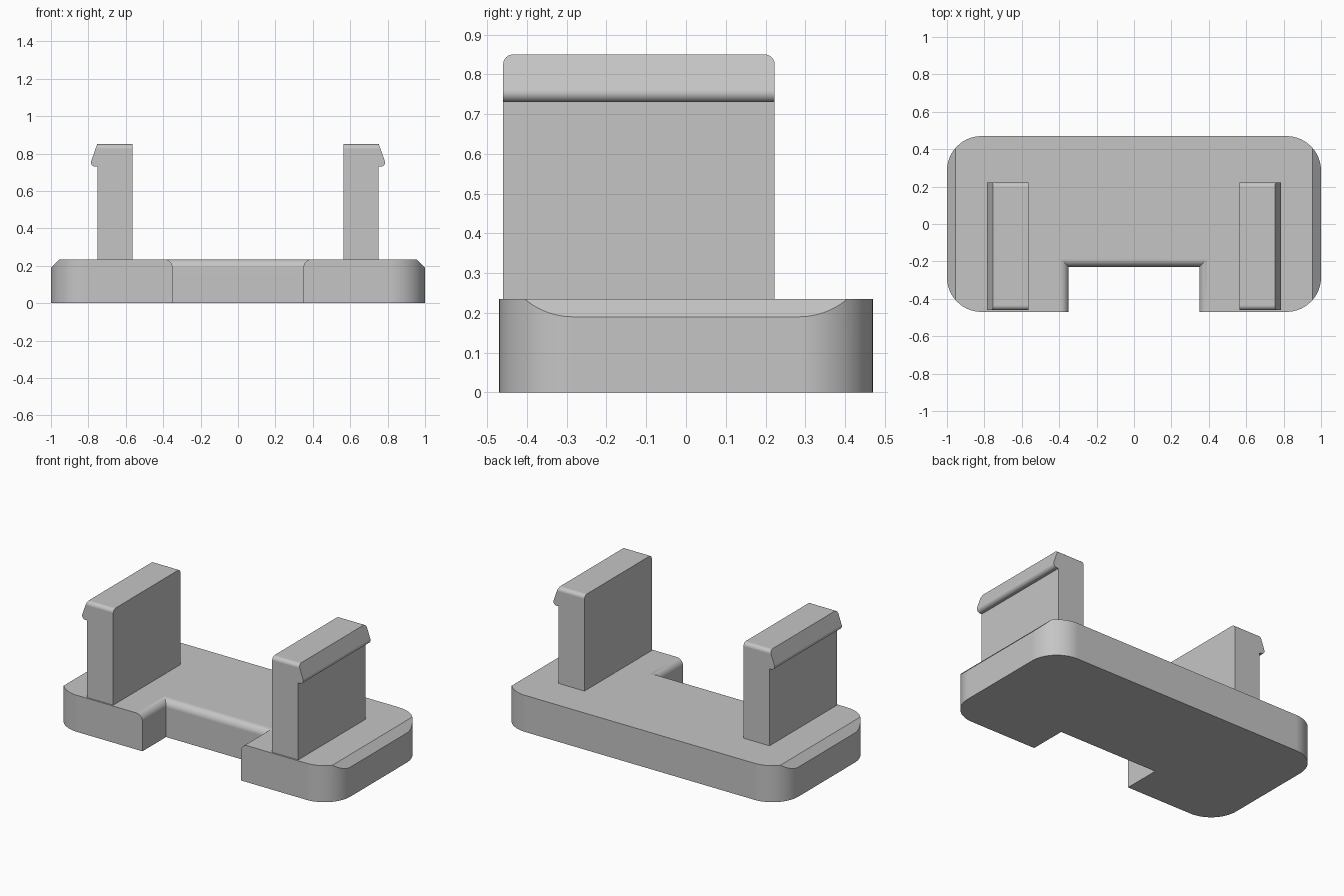
import bpy, bmesh
from math import sin, cos, pi, radians
from mathutils import Vector

old = bpy.data.objects.get("Cube")
if old:
    bpy.data.objects.remove(old, do_unlink=True)

grey = bpy.data.materials.new("plain grey")
grey.use_nodes = True
COLOUR = (0.56, 0.56, 0.56, 1)
grey.diffuse_color = COLOUR
grey.node_tree.nodes["Principled BSDF"].inputs["Base Color"].default_value = COLOUR

TOP = 0.235      # upper face of the base
EDGE = 0.045     # size of the base chamfers and notch rounding


def make_object(name, bm):
    bmesh.ops.recalc_face_normals(bm, faces=bm.faces)
    mesh = bpy.data.meshes.new(name)
    bm.to_mesh(mesh)
    bm.free()
    mesh.materials.append(grey)
    obj = bpy.data.objects.new(name, mesh)
    bpy.context.collection.objects.link(obj)
    return obj


def shade(obj):
    bpy.ops.object.select_all(action='DESELECT')
    obj.select_set(True)
    bpy.context.view_layer.objects.active = obj
    bpy.ops.object.shade_smooth_by_angle(angle=radians(25))
    mod = obj.modifiers.new("clean_normals", 'WEIGHTED_NORMAL')
    mod.keep_sharp = True


def loft(bm, rings):
    """Skin equal-length rings of points and cap both ends."""
    rings = [[bm.verts.new(p) for p in ring] for ring in rings]
    for a, b in zip(rings, rings[1:]):
        for i in range(len(a)):
            j = (i + 1) % len(a)
            bm.faces.new((a[i], a[j], b[j], b[i]))
    bm.faces.new(rings[0])
    bm.faces.new(rings[-1])


# Base: slab with round corners and chamfered ends
bm = bmesh.new()
bmesh.ops.create_cube(bm, size=1)
for v in bm.verts:
    v.co = (v.co.x * 2, v.co.y * 0.94, (v.co.z + 0.5) * TOP)
upright = [e for e in bm.edges if abs(e.verts[0].co.z - e.verts[1].co.z) > 0.1]
bmesh.ops.bevel(bm, geom=upright, offset=0.185, segments=14, profile=0.5,
                affect='EDGES', clamp_overlap=True)
for side in (-1, 1):
    cut = bmesh.ops.bisect_plane(bm, geom=bm.verts[:] + bm.edges[:] + bm.faces[:],
                                 plane_co=(side, 0, TOP - EDGE),
                                 plane_no=Vector((side, 0, 1)), clear_outer=True)
    rim = [e for e in cut["geom_cut"] if isinstance(e, bmesh.types.BMEdge)]
    bmesh.ops.holes_fill(bm, edges=rim, sides=0)
base = make_object("base", bm)

# Notch cutter: flares outward at the top to round the notch rim
levels = [(0, -0.1)]
for i in range(11):
    t = i / 10 * pi / 2
    levels.append((EDGE * (1 - cos(t)), TOP - EDGE + EDGE * sin(t)))
levels.append((EDGE, 0.4))
bm = bmesh.new()
loft(bm, [[(-0.35 - d, -0.7, z), (0.35 + d, -0.7, z),
           (0.35 + d, -0.23 + d, z), (-0.35 - d, -0.23 + d, z)] for d, z in levels])
cutter = make_object("notch_cutter", bm)
cutter.hide_render = True
mod = base.modifiers.new("notch", 'BOOLEAN')
mod.operation = 'DIFFERENCE'
mod.solver = 'EXACT'
mod.object = cutter
bpy.context.view_layer.update()
cut_mesh = bpy.data.meshes.new_from_object(
    base.evaluated_get(bpy.context.evaluated_depsgraph_get()))
base.modifiers.clear()
base.data = cut_mesh
bpy.data.objects.remove(cutter, do_unlink=True)
shade(base)

# Clips: upright tabs with an outward hook along the top
lip = [(0.763 + 0.023 * cos(a), 0.753 + 0.023 * sin(a))
       for a in [radians(-90 + 11 * i) for i in range(11)]]
profile = [(0.565, 0.2), (0.75, 0.2), (0.75, 0.73)] + lip + [(0.753, 0.85), (0.565, 0.85)]
for side, name in ((1, "left_clip"), (-1, "right_clip")):
    bm = bmesh.new()
    loft(bm, [[(side * x, y, z) for x, z in profile] for y in (-0.46, 0.223)])
    ends = [e for e in bm.edges
            if all(v.co.z > 0.849 for v in e.verts)
            and abs(e.verts[0].co.y - e.verts[1].co.y) < 0.01]
    bmesh.ops.recalc_face_normals(bm, faces=bm.faces)
    bmesh.ops.bevel(bm, geom=ends, offset=0.025, segments=6, profile=0.5,
                    affect='EDGES')
    shade(make_object(name, bm))
